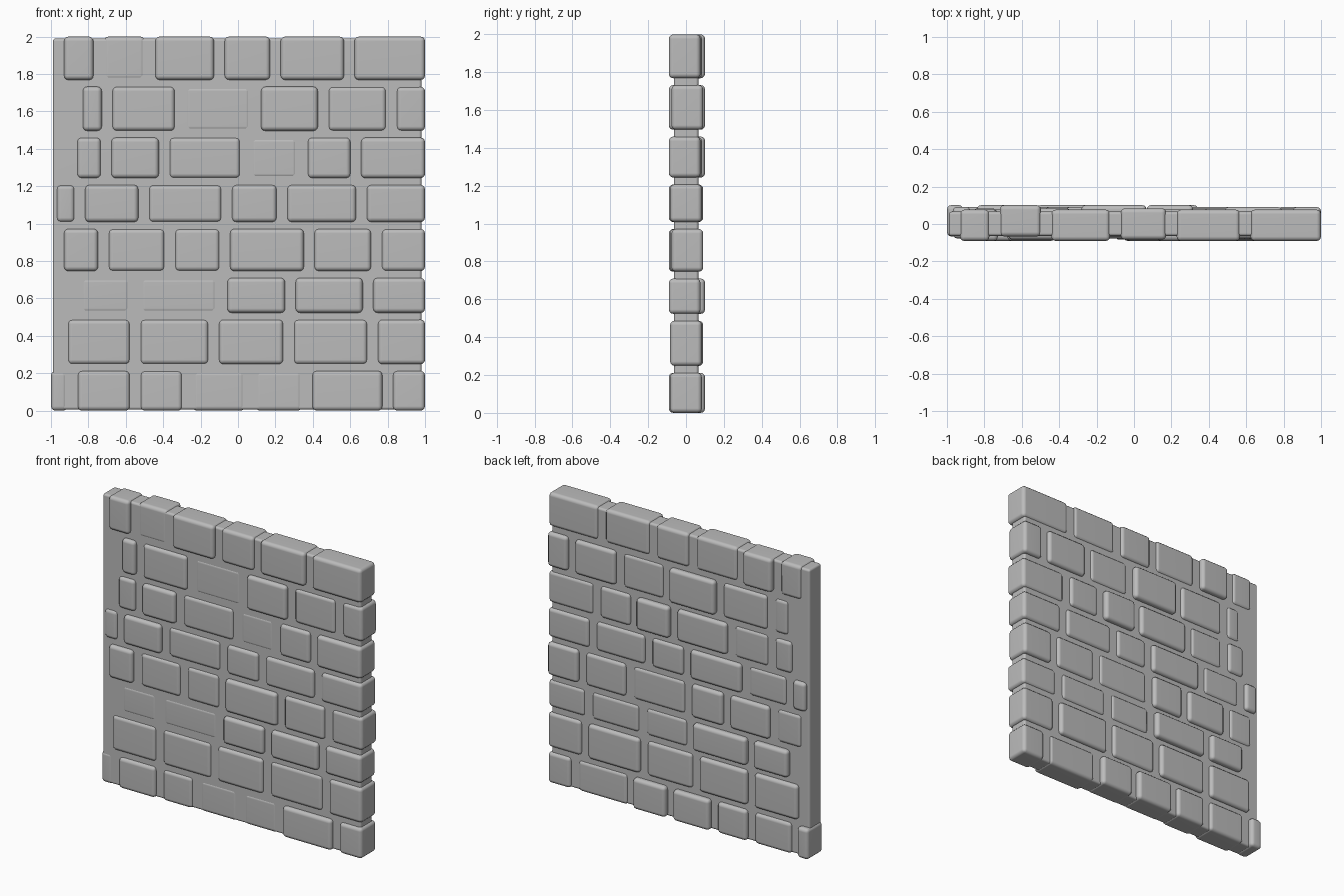
import bpy, bmesh

if "Cube" in bpy.data.objects:
    bpy.data.objects.remove(bpy.data.objects["Cube"])

stone = bpy.data.materials.new("grey stone")
stone.diffuse_color = (0.5, 0.5, 0.5, 1)
stone.use_nodes = True
stone.node_tree.nodes["Principled BSDF"].inputs["Base Color"].default_value = stone.diffuse_color

THICKNESS = 0.168   # every stone runs through the wall
JOINT = 0.028       # half the width of an upright joint
BED = 0.018         # half the height of a level joint
SUNK, LOW, MID, PROUD = 0.067, 0.077, 0.084, 0.091   # how far a front face stands out


def rounded_box(name, x0, x1, y0, y1, z0, z1, width):
    """Box between two corners with rounded, smooth-shaded edges."""
    bm = bmesh.new()
    bmesh.ops.create_cube(bm, size=1)
    for v in bm.verts:
        v.co.x = x1 if v.co.x > 0 else x0
        v.co.y = y1 if v.co.y > 0 else y0
        v.co.z = z1 if v.co.z > 0 else z0
    bmesh.ops.bevel(bm, geom=bm.edges[:], offset=width, segments=3,
                    profile=0.5, affect='EDGES')
    for f in bm.faces:
        f.smooth = True
    mesh = bpy.data.meshes.new(name)
    bm.to_mesh(mesh)
    bm.free()
    mesh.materials.append(stone)
    ob = bpy.data.objects.new(name, mesh)
    bpy.context.collection.objects.link(ob)
    # weighted normals keep the large faces flat while the edges stay soft
    ob.modifiers.new("soft edges", 'WEIGHTED_NORMAL')


def course(name, bottom, top, left, joints, fronts):
    """One row of stones, split at the joint centres and ending flush at the right."""
    z0 = bottom + BED if bottom > 0 else 0
    z1 = top - BED if top < 2 else 2
    starts = [left] + [j + JOINT for j in joints]
    ends = [j - JOINT for j in joints] + [1]
    for i, (x0, x1, front) in enumerate(zip(starts, ends, fronts), 1):
        # a stone set back at the front stands out at the back
        rounded_box(f"{name}_stone_{i}", x0, x1, -front, THICKNESS - front, z0, z1, 0.024)


# Mortar slab behind the stones
rounded_box("mortar_slab", -0.99, 0.982, -0.064, 0.066, 0.005, 1.99, 0.015)

# Courses from the ground up
course("first_course", 0, 0.23, -1, [-0.885, -0.55, -0.27, 0.065, 0.37, 0.80],
       [SUNK, MID, LOW, SUNK, SUNK, PROUD, MID])
course("second_course", 0.23, 0.505, -0.91, [-0.55, -0.13, 0.27, 0.72],
       [LOW, LOW, MID, LOW, MID])
course("third_course", 0.505, 0.728, -0.84, [-0.55, -0.085, 0.28, 0.695],
       [SUNK, SUNK, PROUD, PROUD, PROUD])
course("fourth_course", 0.728, 0.99, -0.93, [-0.72, -0.365, -0.07, 0.38, 0.74],
       [PROUD, LOW, LOW, PROUD, MID, LOW])
course("fifth_course", 0.99, 1.225, -0.97, [-0.845, -0.505, -0.06, 0.235, 0.66],
       [LOW, PROUD, LOW, MID, MID, MID])
course("sixth_course", 1.225, 1.478, -0.86, [-0.705, -0.395, 0.04, 0.345, 0.63],
       [MID, PROUD, LOW, SUNK, MID, PROUD])
course("seventh_course", 1.478, 1.75, -0.83, [-0.70, -0.31, 0.095, 0.455, 0.82],
       [PROUD, MID, SUNK, PROUD, LOW, LOW])
course("eighth_course", 1.75, 2, -0.93, [-0.745, -0.47, -0.10, 0.20, 0.595],
       [PROUD, SUNK, PROUD, MID, PROUD, PROUD])
